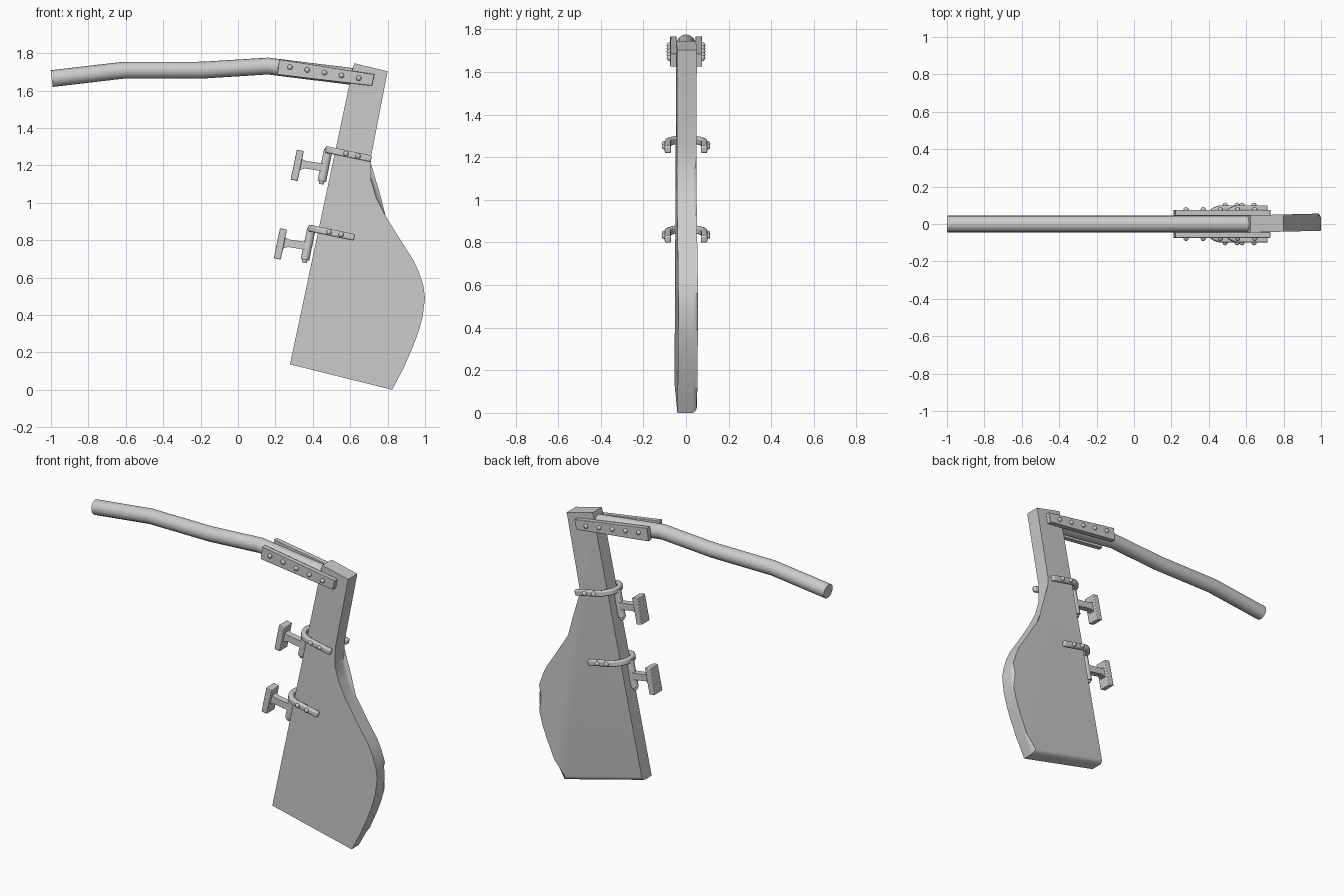
import bpy, bmesh, math
from mathutils import Matrix, Vector

if "Cube" in bpy.data.objects:
    bpy.data.objects.remove(bpy.data.objects["Cube"])


def finish(name, bm, mat=Matrix(), bevel=0.0, angle=30):
    bmesh.ops.recalc_face_normals(bm, faces=bm.faces[:])
    me = bpy.data.meshes.new(name)
    bm.to_mesh(me)
    bm.free()
    me.transform(mat)
    ob = bpy.data.objects.new(name, me)
    bpy.context.collection.objects.link(ob)
    if bevel:
        m = ob.modifiers.new("bevel", 'BEVEL')
        m.width, m.segments = bevel, 2
    bpy.ops.object.select_all(action='DESELECT')
    ob.select_set(True)
    bpy.context.view_layer.objects.active = ob
    bpy.ops.object.shade_smooth_by_angle(angle=math.radians(angle))
    return ob


def prism(pts, lo, hi, axis):
    """Extrude a 2D outline along y (xz outline) or z (xy outline)."""
    place = (lambda p, h: (p[0], h, p[1])) if axis == 'y' else (lambda p, h: (p[0], p[1], h))
    bm = bmesh.new()
    a = [bm.verts.new(place(p, lo)) for p in pts]
    b = [bm.verts.new(place(p, hi)) for p in pts]
    bm.faces.new(a)
    bm.faces.new(b)
    n = len(pts)
    for i in range(n):
        j = (i + 1) % n
        bm.faces.new((a[i], a[j], b[j], b[i]))
    return bm


def rod(bm, r1, r2, p, depth, seg=16):
    bmesh.ops.create_cone(bm, cap_ends=True, segments=seg, radius1=r1, radius2=r2,
                          depth=depth, matrix=Matrix.Translation(p))


def rivets(name, points, y):
    bm = bmesh.new()
    for x, z in points:
        for s in (-1, 1):
            bmesh.ops.create_uvsphere(bm, u_segments=12, v_segments=8, radius=0.014,
                                      matrix=Matrix.Translation((x, s * y, z)))
    finish(name, bm, angle=60)


# Rudder blade with its head, flat in front and rounded at the back rim
outline = [(0.278, 0.136), (0.614, 1.72), (0.622, 1.746), (0.80, 1.703), (0.712, 1.25),
           (0.710, 1.125), (0.738, 1.03), (0.79, 0.928), (0.88, 0.783), (0.94, 0.69),
           (0.968, 0.628), (0.99, 0.56), (1.0, 0.49), (0.987, 0.39), (0.965, 0.31),
           (0.936, 0.233), (0.885, 0.115), (0.824, 0.0)]
bm = prism(outline, -0.046, 0.046, 'y')
rim = []
for e in bm.edges:
    mid = (e.verts[0].co + e.verts[1].co) / 2
    lead = mid.x < 0.31 + 0.2124 * (mid.z - 0.136)
    if min(v.co.y for v in e.verts) > 0 and mid.z < 1.1 and not lead:
        rim.append(e)
bmesh.ops.bevel(bm, geom=rim, offset=0.025, segments=4, profile=0.5, affect='EDGES')
for v in bm.verts:
    v.co.y += 0.025 * (v.co.x - 0.6)
finish("rudder_blade", bm)

# Tiller: a bent round bar
cu = bpy.data.curves.new("tiller", 'CURVE')
cu.dimensions = '3D'
cu.bevel_depth, cu.bevel_resolution, cu.use_fill_caps = 0.045, 6, True
path = [(-0.996, 1.664), (-0.61, 1.709), (-0.19, 1.709), (0.16, 1.731), (0.62, 1.674)]
sp = cu.splines.new('POLY')
sp.points.add(len(path) - 1)
for p, (x, z) in zip(sp.points, path):
    p.co = (x, 0, z, 1)
tiller = bpy.data.objects.new("tiller", cu)
bpy.context.collection.objects.link(tiller)
bpy.context.view_layer.objects.active = tiller
tiller.select_set(True)
bpy.ops.object.convert(target='MESH')
bpy.ops.object.shade_smooth_by_angle(angle=math.radians(30))

# Tiller cheek plates and their rivets
cheek = [(0.22, 1.767), (0.73, 1.687), (0.716, 1.625), (0.21, 1.685)]
for name, lo, hi in (("cheek_front", -0.074, -0.044), ("cheek_back", 0.044, 0.076)):
    finish(name, prism(cheek, lo, hi, 'y'), bevel=0.003)
rivets("cheek_rivets", [(0.278 + 0.092 * i, 1.725 - 0.0148 * i) for i in range(5)], 0.077)

# U-shaped strap outline: outer side, then inner side
def u_side(r):
    arc = [(0.10 + r * math.cos(a), r * math.sin(a))
           for a in (math.radians(90 + 15 * i) for i in range(13))]
    return [(0.253, r)] + arc + [(0.253, -r)]

strap = u_side(0.10) + u_side(0.070)[::-1]

# Two hinges: strap, rivets, pin and hull bracket, along the leading edge
for label, x, z in (("upper", 0.465, 1.286), ("lower", 0.375, 0.866)):
    mat = Matrix.Translation((x, 0, z)) @ Matrix.Rotation(math.radians(11.7), 4, 'Y')
    finish(label + "_strap", prism(strap, -0.018, 0.018, 'z'), mat, bevel=0.008)
    rivets(label + "_strap_rivets",
           [tuple((mat @ Vector((d, 0, 0))).xz) for d in (0.115, 0.18, 0.24)][:2], 0.10)
    bm = bmesh.new()
    rod(bm, 0.023, 0.023, (0.018, 0, -0.085), 0.17)
    rod(bm, 0.012, 0.015, (0.018, 0, -0.178), 0.018)
    finish(label + "_hinge_pin", bm, mat)
    arm = [(-0.115, -0.14), (-0.085, -0.122), (0.015, -0.118),
           (0.015, -0.075), (-0.085, -0.082), (-0.115, -0.075)]
    finish(label + "_hinge_arm", prism(arm, -0.02, 0.02, 'y'), mat)
    pad = [(-0.147, -0.196), (-0.109, -0.196), (-0.109, -0.032), (-0.147, -0.032)]
    finish(label + "_hull_pad", prism(pad, -0.04, 0.04, 'y'), mat, bevel=0.004)
